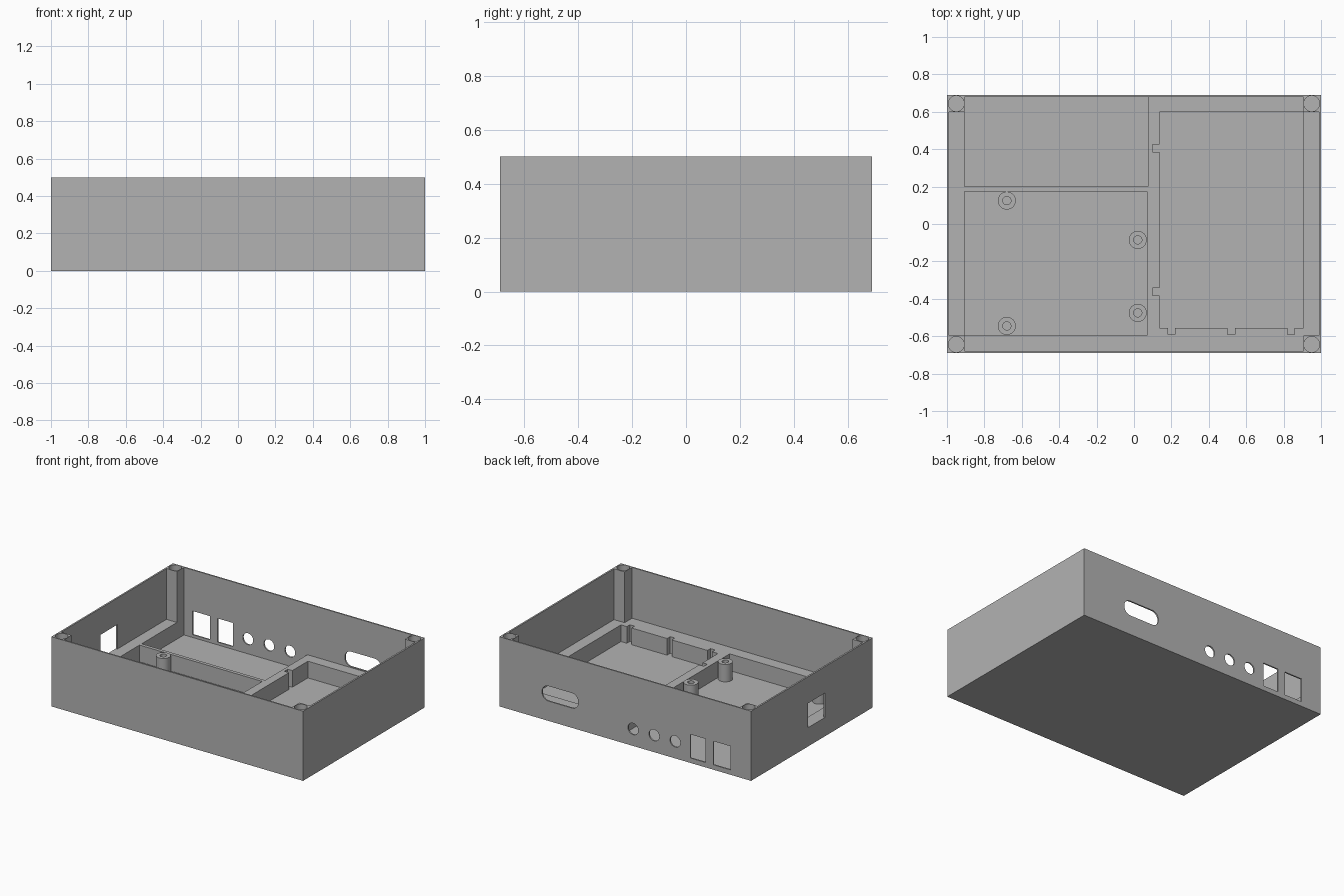
import bpy, bmesh, math

if "Cube" in bpy.data.objects:
    bpy.data.objects.remove(bpy.data.objects["Cube"])

grey = bpy.data.materials.new("plain_grey")
grey.diffuse_color = (0.45, 0.45, 0.45, 1)
grey.use_nodes = True
grey.node_tree.nodes["Principled BSDF"].inputs["Base Color"].default_value = grey.diffuse_color

FLOOR, LEDGE, TOP = 0.015, 0.135, 0.5


def prism(name, pts, lo, hi, axis="z"):
    """Extrude a closed 2D outline along z, y or x."""
    place = {"z": lambda a, b, t: (a, b, t),
             "y": lambda a, b, t: (a, t, b),
             "x": lambda a, b, t: (t, a, b)}[axis]
    bm = bmesh.new()
    base = bm.faces.new([bm.verts.new(place(a, b, lo)) for a, b in pts])
    ext = bmesh.ops.extrude_face_region(bm, geom=[base])
    verts = [g for g in ext["geom"] if isinstance(g, bmesh.types.BMVert)]
    bmesh.ops.translate(bm, verts=verts, vec=place(0, 0, hi - lo))
    bmesh.ops.recalc_face_normals(bm, faces=bm.faces)
    me = bpy.data.meshes.new(name)
    bm.to_mesh(me)
    bm.free()
    me.materials.append(grey)
    ob = bpy.data.objects.new(name, me)
    bpy.context.collection.objects.link(ob)
    return ob


def rect(a0, a1, b0, b1):
    return [(a0, b0), (a1, b0), (a1, b1), (a0, b1)]


def circle(cx, cy, r, n=32):
    return [(cx + r * math.cos(2 * math.pi * i / n),
             cy + r * math.sin(2 * math.pi * i / n)) for i in range(n)]


def round_rect(a0, a1, b0, b1, r, n=8):
    pts = []
    corners = [(a1 - r, b1 - r), (a0 + r, b1 - r), (a0 + r, b0 + r), (a1 - r, b0 + r)]
    for k, (cx, cy) in enumerate(corners):
        for i in range(n + 1):
            t = math.pi / 2 * (k + i / n)
            pts.append((cx + r * math.cos(t), cy + r * math.sin(t)))
    return pts


def carve(target, pts, lo, hi, axis="z"):
    """Subtract an extruded outline from the target."""
    cutter = prism("cutter", pts, lo, hi, axis)
    cutter.hide_render = True
    mod = target.modifiers.new("carve", "BOOLEAN")
    mod.operation, mod.solver, mod.object = "DIFFERENCE", "EXACT", cutter
    bpy.context.view_layer.objects.active = target
    bpy.ops.object.modifier_apply(modifier=mod.name)
    bpy.data.objects.remove(cutter)


def finish(ob):
    bpy.ops.object.select_all(action="DESELECT")
    ob.select_set(True)
    bpy.context.view_layer.objects.active = ob
    bpy.ops.object.shade_smooth_by_angle(angle=math.radians(30))


# Outer case
case = prism("case_body", rect(-1, 1, -0.69, 0.69), 0, TOP)

# Main cavity above the ledge, leaving four corner posts
carve(case, rect(-0.905, 0.905, -0.68, 0.68), LEDGE, 0.6)
carve(case, rect(-0.988, 0.988, -0.595, 0.60), LEDGE, 0.6)

# Three sunken pockets
carve(case, rect(-0.905, 0.075, 0.20, 0.68), FLOOR, 0.3)
carve(case, rect(-0.905, 0.07, -0.595, 0.175), FLOOR, 0.3)
carve(case, rect(0.135, 0.905, -0.555, 0.60), FLOOR, 0.3)

# Notches around the right pocket
for x in (0.20, 0.52, 0.84):
    carve(case, rect(x - 0.019, x + 0.019, -0.59, -0.50), FLOOR, 0.3)
for y in (0.405, -0.362):
    carve(case, rect(0.098, 0.2, y - 0.019, y + 0.019), FLOOR, 0.3)

# Holes in the corner posts
for sx in (-1, 1):
    for sy in (-1, 1):
        carve(case, circle(sx * 0.95, sy * 0.644, 0.042), TOP - 0.09, 0.6)

# Back wall openings: slot, three round ports, two rectangular ports
carve(case, round_rect(0.373, 0.66, 0.142, 0.25, 0.05), 0.64, 0.75, "y")
for x in (-0.063, -0.23, -0.397):
    carve(case, circle(x, 0.122, 0.041), 0.64, 0.75, "y")
for x0, x1 in ((-0.637, -0.517), (-0.836, -0.70)):
    carve(case, rect(x0, x1, 0.035, 0.205), 0.64, 0.75, "y")

# Left wall opening
carve(case, rect(-0.15, 0.043, LEDGE, 0.31), -1.1, -0.95, "x")
finish(case)

# Hollow standoffs in the front left pocket
for i, (x, y) in enumerate([(-0.68, 0.125), (0.02, -0.085), (0.02, -0.475), (-0.68, -0.545)]):
    post = prism(f"standoff_{i + 1}", circle(x, y, 0.048), 0.01, 0.14)
    carve(post, circle(x, y, 0.022), FLOOR, 0.3)
    finish(post)
